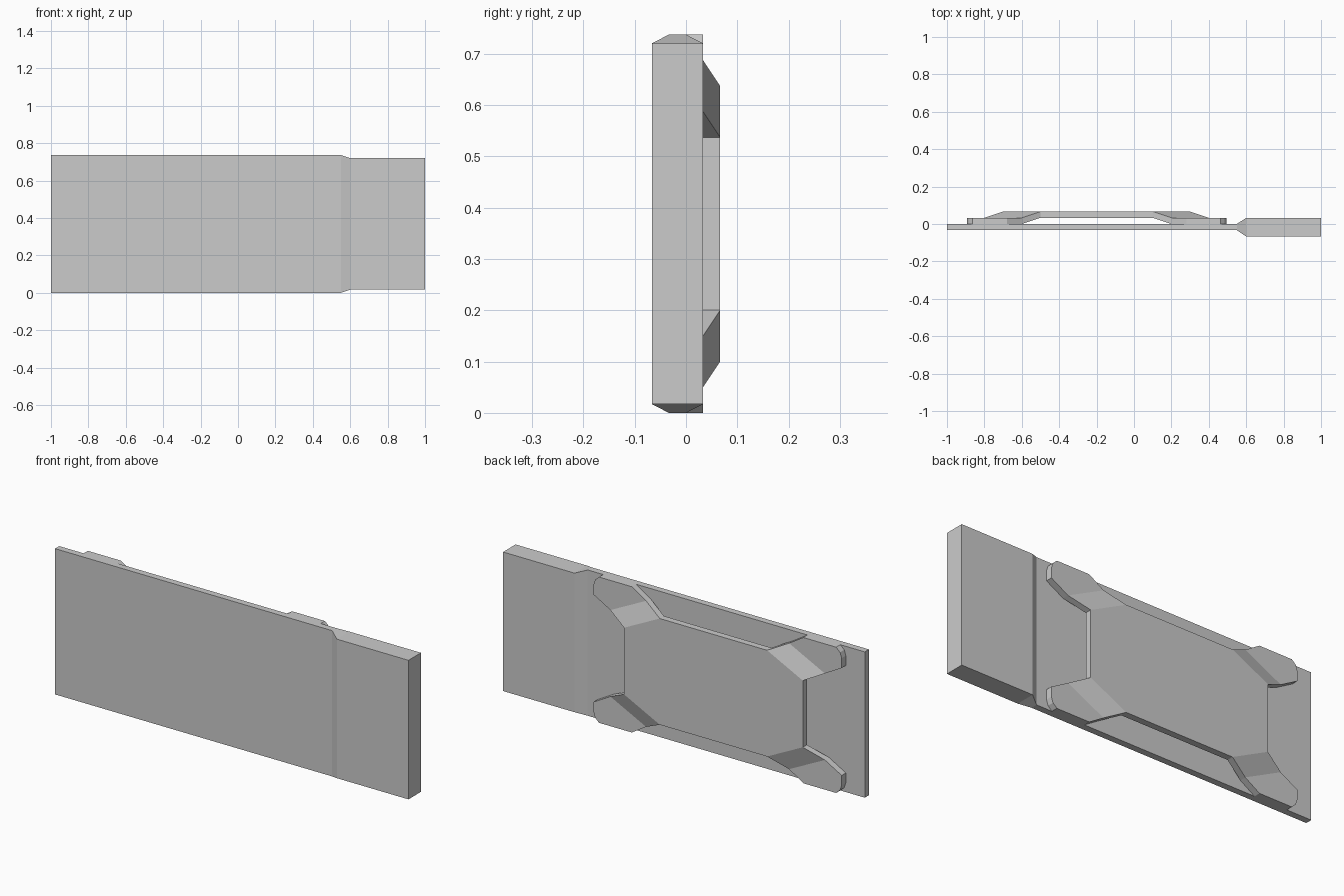
import bpy, bmesh

if "Cube" in bpy.data.objects:
    bpy.data.objects.remove(bpy.data.objects["Cube"])

T = 0.0333            # sheet thickness
H = 0.737             # overall height
CX, CZ = -0.2, H / 2  # bracket centre


def make_object(name, bm):
    bmesh.ops.recalc_face_normals(bm, faces=bm.faces)
    mesh = bpy.data.meshes.new(name)
    bm.to_mesh(mesh)
    bm.free()
    obj = bpy.data.objects.new(name, mesh)
    bpy.context.collection.objects.link(obj)
    return obj


# Back board: thin sheet flaring into a thicker end block (x, y0, y1, z0, z1)
sections = [(-1, -T, 0, 0, H), (0.55, -T, 0, 0, H),
            (0.6, -2 * T, T, 0.017, H - 0.017), (1, -2 * T, T, 0.017, H - 0.017)]
bm = bmesh.new()
rings = [[bm.verts.new(p) for p in ((x, y0, z0), (x, y1, z0), (x, y1, z1), (x, y0, z1))]
         for x, y0, y1, z0, z1 in sections]
for a, b in zip(rings, rings[1:]):
    for i in range(4):
        j = (i + 1) % 4
        bm.faces.new((a[i], a[j], b[j], b[i]))
bm.faces.new(rings[0])
bm.faces.new(rings[-1])
make_object("board", bm)

# Bracket: raised octagon, four sloping legs, four rounded feet
foot = [(0.2, 0.687), (0.28, H), (0.463, H), (0.485, 0.717),
        (0.494, 0.69), (0.494, 0.64), (0.4, 0.587)]
top = [(0.1, 0.637), (0.3, 0.537)]
bm = bmesh.new()
corners = []
for sx, sz in ((1, 1), (1, -1), (-1, -1), (-1, 1)):
    def place(pts, y):
        return [bm.verts.new((CX + sx * (x - CX), y, CZ + sz * (z - CZ))) for x, z in pts]
    upper, lower = place(top, 2 * T), place(foot, T)
    bm.faces.new((upper[0], lower[0], lower[-1], upper[1]))
    bm.faces.new(lower)
    corners += upper if sx * sz > 0 else upper[::-1]
bm.faces.new(corners)
bmesh.ops.recalc_face_normals(bm, faces=bm.faces)

# Give the bracket its thickness straight back towards the board
result = bmesh.ops.extrude_face_region(bm, geom=bm.faces[:], use_keep_orig=True)
moved = [g for g in result["geom"] if isinstance(g, bmesh.types.BMVert)]
bmesh.ops.translate(bm, verts=moved, vec=(0, -T, 0))
make_object("bracket", bm)
